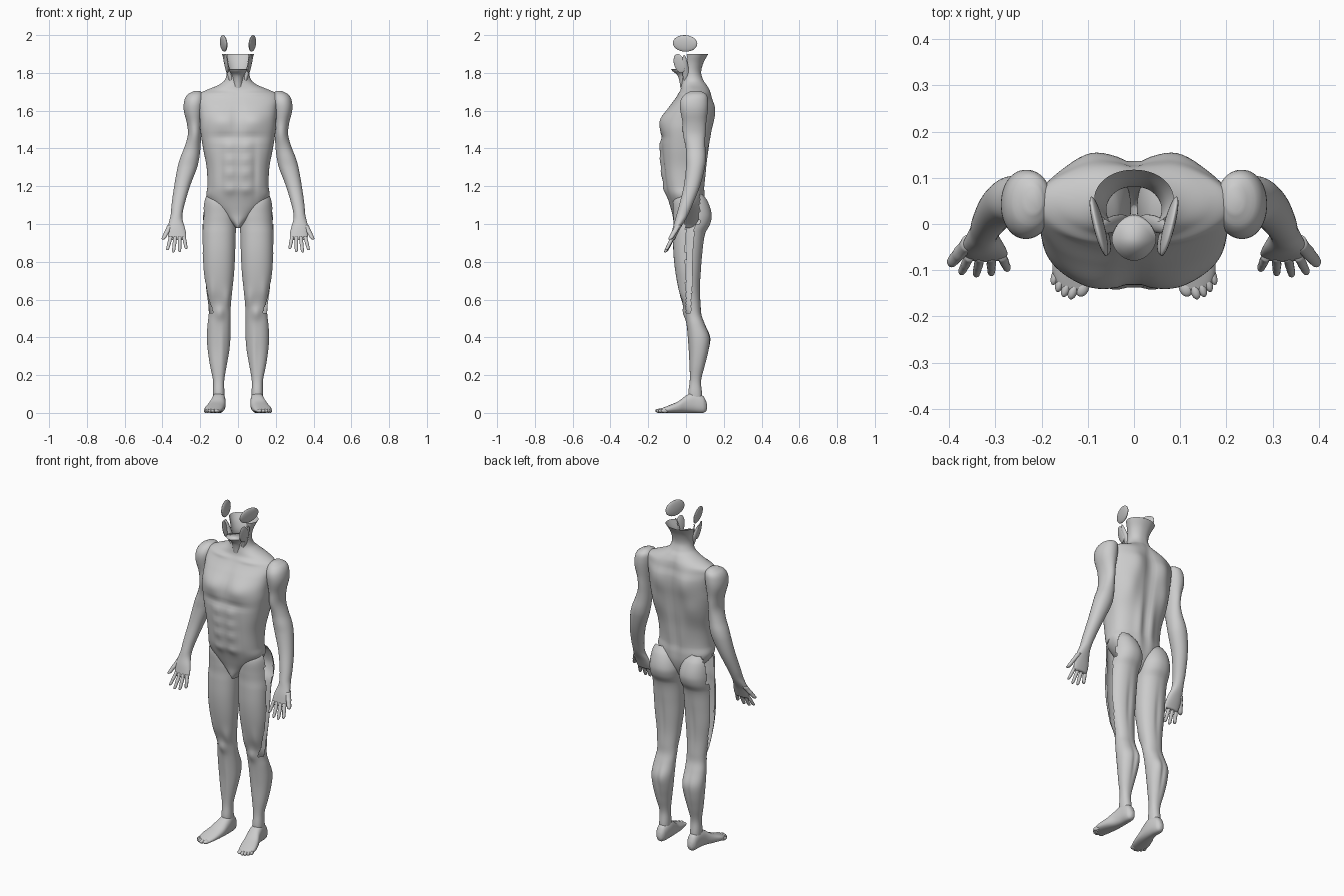
import bpy, bmesh, math
from mathutils import Vector, Matrix


def finish(bm, name, mirror=False):
    bmesh.ops.recalc_face_normals(bm, faces=bm.faces)
    me = bpy.data.meshes.new(name)
    bm.to_mesh(me)
    bm.free()
    me.polygons.foreach_set("use_smooth", [True] * len(me.polygons))
    ob = bpy.data.objects.new(name, me)
    bpy.context.collection.objects.link(ob)
    if mirror:
        m = ob.modifiers.new("Mirror", "MIRROR")
        m.use_mirror_merge = False
    return ob


def smooth_keys(keys, sub):
    """Hermite interpolation between section keys."""
    def slope(i, k):
        a, b = keys[max(i - 1, 0)], keys[min(i + 1, len(keys) - 1)]
        return (b[k] - a[k]) / (b[0] - a[0])
    out = []
    for i in range(len(keys) - 1):
        a, b = keys[i], keys[i + 1]
        h = b[0] - a[0]
        for s in range(sub):
            t = s / sub
            row = [a[0] + h * t]
            for k in range(1, len(a)):
                row.append((2*t**3 - 3*t*t + 1) * a[k] + (t**3 - 2*t*t + t) * h * slope(i, k)
                           + (3*t*t - 2*t**3) * b[k] + (t**3 - t*t) * h * slope(i + 1, k))
            out.append(row)
    return out + [list(keys[-1])]


def loft(name, keys, n=40, sub=4, axis="z", bumps=(), cut=None, caps=(True, True), mirror=True):
    """Sections (pos, x0, x1, v0, v1, exponent) along z (v = y) or along y (v = z)."""
    bm = bmesh.new()
    rings = []
    for pos, x0, x1, v0, v1, p in smooth_keys(keys, sub):
        ring = []
        for j in range(n):
            a = 2 * math.pi * (j + 0.5) / n
            c, s = math.cos(a), math.sin(a)
            x = (x0 + x1) / 2 + (x1 - x0) / 2 * math.copysign(abs(c) ** (2 / p), c)
            off = math.copysign(abs(s) ** (2 / p), s)
            v = (v0 + v1) / 2 + (v1 - v0) / 2 * off
            for side, bx, bz, sx, sz, amp in bumps:
                if side * off > 0:
                    v += side * amp * min(1, abs(off) * 1.5) * math.exp(
                        -((abs(x) - bx) / sx) ** 2 - ((pos - bz) / sz) ** 2)
            ring.append(bm.verts.new((x, v, pos) if axis == "z" else (x, pos, v)))
        rings.append(ring)
    for r, q in zip(rings, rings[1:]):
        for j in range(n):
            k = (j + 1) % n
            bm.faces.new((r[j], r[k], q[k], q[j]))
    if caps[0]:
        bm.faces.new(rings[0])
    if caps[1]:
        bm.faces.new(rings[-1])
    bmesh.ops.recalc_face_normals(bm, faces=bm.faces)
    if cut:
        gone = [f for f in bm.faces if cut(f.calc_center_median())]
        bmesh.ops.delete(bm, geom=gone, context="FACES")
    return finish(bm, name, mirror)


def ellipsoid(name, loc, scale, rot=(0, 0, 0)):
    bm = bmesh.new()
    bmesh.ops.create_uvsphere(bm, u_segments=24, v_segments=14, radius=1)
    m = Matrix.Translation(loc)
    for a, ax in zip(rot, "XYZ"):
        m = m @ Matrix.Rotation(a, 4, ax)
    bm.transform(m @ Matrix.Diagonal((*scale, 1)))
    return finish(bm, name, True)


# Torso with neck: z, half width, front y, back y, squareness
torso = [(.98, .012, -.055, .04, 2), (1.0, .03, -.064, .055, 2), (1.05, .085, -.072, .08, 2.2),
         (1.1, .14, -.086, .093, 2.3), (1.15, .166, -.102, .094, 2.4), (1.2, .162, -.118, .09, 2.4),
         (1.3, .166, -.13, .1, 2.5), (1.4, .185, -.135, .118, 2.6), (1.5, .2, -.133, .13, 2.7),
         (1.56, .203, -.12, .136, 2.7), (1.62, .208, -.088, .136, 2.6), (1.66, .215, -.06, .13, 2.3),
         (1.69, .205, -.04, .128, 2.1), (1.71, .165, -.03, .124, 2), (1.735, .105, -.025, .112, 2),
         (1.76, .072, -.022, .095, 2), (1.8, .06, -.022, .082, 2), (1.85, .066, -.015, .092, 2),
         (1.9, .086, -.01, .118, 2)]
muscles = [(-1, .085, 1.55, .07, .055, .018),                # chest
           (-1, 0, 1.55, .018, .09, -.012),                  # breastbone groove
           (-1, .1, 1.69, .07, .012, .006),                  # collar bones
           (-1, 0, 1.3, .01, .12, -.007),                    # belly midline
           (-1, .09, 1.28, .015, .13, -.006),                # belly edge
           (-1, .06, 1.46, .09, .018, -.008),                # rib arch
           (1, .09, 1.6, .06, .09, .022),                    # shoulder blades
           (1, .12, 1.45, .05, .08, .012),                   # broad back
           (1, .04, 1.25, .025, .12, .01),                   # lower back columns
           (1, 0, 1.45, .022, .25, -.012)]                   # spine groove
muscles += [(-1, .042, z, .032, .028, .008) for z in (1.41, 1.34, 1.27, 1.18)]
loft("torso", [(z, -w, w, a, b, p) for z, w, a, b, p in torso], n=96, sub=6, bumps=muscles,
     cut=lambda c: c.z > 1.79 and c.y < .005, caps=(True, False), mirror=False)

# Legs, open along the outer thigh and hip
leg = [(.05, .075, .128, .02, .085), (.1, .072, .132, .012, .085), (.17, .073, .132, .02, .08),
       (.25, .06, .148, .02, .1), (.33, .046, .16, .018, .12), (.4, .04, .165, .012, .126),
       (.47, .04, .161, .004, .1), (.52, .039, .155, -.003, .082), (.57, .038, .157, -.013, .078),
       (.65, .03, .168, -.038, .075), (.75, .02, .182, -.057, .08), (.85, .015, .187, -.067, .088),
       (.95, .012, .188, -.068, .102), (1.0, .008, .188, -.066, .128), (1.05, .008, .187, -.068, .136),
       (1.12, .03, .18, -.068, .115), (1.16, .065, .165, -.05, .085)]


def thigh_gap(c):
    if c.x < .13:
        return False
    if c.z > 1.0:
        return -.005 < c.y < .07
    return c.z > .53 and 0 < c.y < .025 + .04 * (c.z - .53)


loft("leg", [k + (2.2,) for k in leg], n=56, sub=5, cut=thigh_gap, caps=(True, False),
     bumps=[(-1, .097, .53, .025, .035, .012), (-1, .055, .6, .025, .05, .01),
            (-1, .14, .64, .02, .06, .006), (-1, .085, .33, .015, .12, .005),
            (1, .07, .4, .025, .06, .006), (1, .1, .36, .01, .09, -.006),
            (1, .1, .75, .012, .12, -.006)])

# Feet and toes
foot = [(-.145, .1, .158, .002, .018), (-.12, .09, .172, 0, .028), (-.09, .08, .177, 0, .04),
        (-.04, .07, .163, 0, .062), (0, .066, .146, 0, .092), (.04, .066, .137, 0, .11),
        (.09, .074, .13, 0, .09), (.107, .085, .118, .01, .06), (.112, .095, .108, .025, .04)]
loft("foot", [k + (2.4,) for k in foot], n=32, axis="y")
for x, y, r in ((.112, -.137, .015), (.132, -.143, .011), (.147, -.138, .01),
                (.16, -.127, .0095), (.17, -.112, .009)):
    ellipsoid("toe", (x, y, .011), (r, .021, .011), (0, 0, .3))

# Arms with palms
arm = [(.915, .277, .366, -.082, -.06), (.94, .274, .37, -.078, -.048), (.98, .281, .372, -.07, -.028),
       (1.02, .293, .363, -.058, -.004), (1.05, .294, .356, -.05, .012), (1.1, .284, .352, -.036, .034),
       (1.2, .254, .338, -.012, .074), (1.3, .216, .32, 0, .1), (1.35, .205, .306, 0, .105),
       (1.4, .199, .286, 0, .102), (1.47, .195, .266, -.008, .098), (1.53, .192, .27, -.014, .102),
       (1.6, .183, .287, -.03, .115), (1.65, .178, .285, -.03, .117), (1.685, .182, .268, -.008, .108),
       (1.703, .2, .235, .025, .08)]
loft("arm", [k + (2.1,) for k in arm], n=40, sub=4,
     bumps=[(-1, .225, 1.48, .03, .06, .008), (1, .235, 1.5, .03, .06, .006)])


# Fingers: base, tip, base radius
def finger(name, base, tip, r):
    base, tip = Vector(base), Vector(tip)
    keys = []
    for t, f in ((1, .3), (.93, .68), (.6, .8), (.5, .88), (.3, .85), (0, 1)):
        c = base.lerp(tip, t)
        q = r * f
        keys.append((c.z, c.x - q, c.x + q, c.y - q * 1.1, c.y + q * 1.1, 2))
    loft(name, keys, n=14, sub=3)


for bx, tx, ty, tz in ((.287, .274, -.097, .868), (.309, .309, -.107, .852),
                       (.332, .342, -.11, .85), (.355, .374, -.105, .862)):
    finger("finger", (bx, -.068, .935), (tx, ty, tz), .0115)
finger("thumb", (.358, -.04, .995), (.397, -.085, .918), .016)

# Temple and jaw muscle sheets
ellipsoid("temple_muscle", (.076, -.005, 1.956), (.011, .067, .044), (0, .12, -.25))
ellipsoid("jaw_muscle", (.062, -.035, 1.85), (.007, .03, .052), (.25, .1, -.3))
ellipsoid("neck_strap_muscle", (.045, .0, 1.79), (.012, .018, .11), (.1, .3, 0))

# Throat and floor of the mouth
throat = [(1.72, .025, -.03, .02), (1.76, .026, -.036, .02), (1.79, .032, -.048, .02),
          (1.81, .045, -.072, .02), (1.82, .048, -.08, .015)]
loft("throat", [(z, -w, w, a, b, 1.8) for z, w, a, b in throat], n=32, caps=(False, True), mirror=False)
